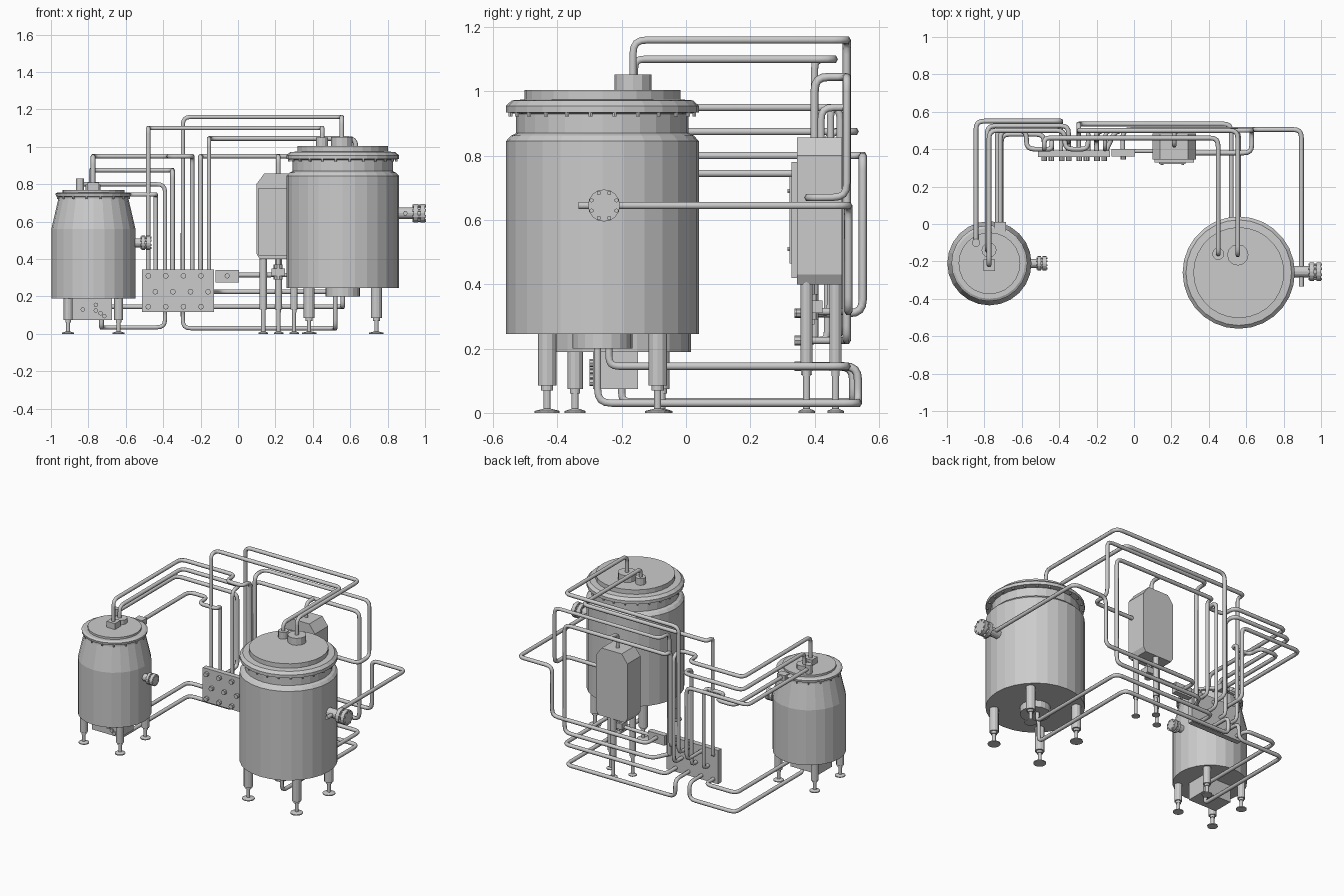
import bpy, bmesh, math
from mathutils import Vector, Matrix


def add_mesh(name, bm):
    me = bpy.data.meshes.new(name)
    bmesh.ops.recalc_face_normals(bm, faces=bm.faces)
    bm.to_mesh(me)
    bm.free()
    ob = bpy.data.objects.new(name, me)
    bpy.context.collection.objects.link(ob)
    return ob


def lathe(name, profile, loc, n=24, axis=(0, 0, 1)):
    """Closed solid of revolution from (radius, height) pairs."""
    bm = bmesh.new()
    rings = [[bm.verts.new((r * math.cos(2 * math.pi * i / n), r * math.sin(2 * math.pi * i / n), z))
              for i in range(n)] for r, z in profile]
    for a, b in zip(rings, rings[1:]):
        for i in range(n):
            bm.faces.new((a[i], a[(i + 1) % n], b[(i + 1) % n], b[i]))
    bm.faces.new(rings[0])
    bm.faces.new(rings[-1])
    ob = add_mesh(name, bm)
    rot = Vector((0, 0, 1)).rotation_difference(Vector(axis)).to_matrix().to_4x4()
    ob.data.transform(Matrix.Translation(loc) @ rot)
    return ob


def box(name, lo, hi):
    bm = bmesh.new()
    bmesh.ops.create_cube(bm, size=1)
    for v in bm.verts:
        v.co = [(l + h) / 2 + c * (h - l) for l, h, c in zip(lo, hi, v.co)]
    return add_mesh(name, bm)


def pipe(name, pts, r=0.0128, bend=0.045):
    """Round tube along a path with rounded corners."""
    pts = [Vector(p) for p in pts]
    path = [pts[0]]
    for a, p, b in zip(pts, pts[1:], pts[2:]):
        d = min(bend, (a - p).length * 0.5, (b - p).length * 0.5)
        s, e = p + (a - p).normalized() * d, p + (b - p).normalized() * d
        for k in range(5):
            t = k / 4
            w = math.sin(math.pi * t) * 0.045      # push towards a true arc
            q = s.lerp(p, t).lerp(p.lerp(e, t), t)
            path.append(q.lerp(p, w * 2))
    path.append(pts[-1])
    cu = bpy.data.curves.new(name, 'CURVE')
    cu.dimensions = '3D'
    cu.bevel_depth, cu.bevel_resolution, cu.use_fill_caps = r, 1, True
    sp = cu.splines.new('POLY')
    sp.points.add(len(path) - 1)
    for sp_pt, q in zip(sp.points, path):
        sp_pt.co = (*q, 1)
    ob = bpy.data.objects.new(name, cu)
    bpy.context.collection.objects.link(ob)
    bpy.ops.object.select_all(action='DESELECT')
    ob.select_set(True)
    bpy.context.view_layer.objects.active = ob
    bpy.ops.object.convert(target='MESH')


def leg(name, x, y, top, mid, r):
    lathe(name, [(r * 1.35, 0), (r * 1.35, .006), (.011, .013), (.011, mid - .015), (r * .65, mid - .015),
                 (r * .65, mid), (r, mid), (r, top)], (x, y, 0), 12)


def ring_bolts(name, c, rad, count, size, length, axis):
    """Small bolts spread round a flange facing along axis."""
    for i in range(count):
        a = 2 * math.pi * (i + .5) / count
        u, v = rad * math.cos(a), rad * math.sin(a)
        off = (u, v, 0) if axis[2] else (0, u, v)
        lathe(name, [(size, 0), (size, length)], Vector(c) + Vector(off), 6, axis)


# Large tank: shell, neck, flange and lid
X, Y = .56, -.26
lathe("large_tank", [(.3, .245), (.3, .845), (.285, .862), (.268, .87), (.268, .93), (.3, .935), (.3, .955),
                     (.282, .972), (.243, .975), (.243, 1.005)], (X, Y, 0), 28)
ring_bolts("large_flange_bolt", (X, Y, .922), .288, 24, .007, .02, (0, 0, 1))
lathe("large_outlet", [(.093, .2), (.093, .25)], (X, Y, 0), 20)
lathe("lid_boss_wide", [(.057, 1), (.057, 1.052)], (.555, -.165, 0), 12)
lathe("lid_boss_small", [(.032, 1), (.032, 1.05)], (.45, -.16, 0), 12)
for sx in (-1, 1):
    for sy in (-1, 1):
        leg("large_tank_leg", X + sx * .18, Y + sy * .172, .25, .085, .029)

# Small tank: shell, taper, flange and lid
U, V = -.773, -.21
lathe("small_tank", [(.225, .19), (.225, .56), (.188, .72), (.188, .732), (.2, .735), (.203, .75),
                     (.19, .757), (.165, .757), (.165, .77)], (U, V, 0), 24)
ring_bolts("small_flange_bolt", (U, V, .72), .193, 16, .006, .016, (0, 0, 1))
box("small_outlet_box", (-.885, -.29, .075), (-.675, -.15, .19))
for x, z in ((-.83, .13), (-.76, .155), (-.76, .125), (-.735, .11), (-.715, .095)):
    lathe("outlet_stud", [(.012, 0), (.012, .01)], (x, -.29, z), 8, (0, -1, 0))
box("lid_valve", (-.805, -.25, .76), (-.743, -.19, .81))
lathe("lid_boss_round", [(.04, .76), (.04, .8)], (-.775, -.14, 0), 12)
lathe("lid_boss_side", [(.022, .75), (.022, .83)], (-.845, -.1, 0), 12)
box("rear_inlet", (-.745, -.04, .725), (-.685, .01, .765))
for sx in (-1, 1):
    for sy in (-1, 1):
        leg("small_tank_leg", U + sx * .135, V + sy * .135, .2, .075, .024)

# Side ports with bolted flanges
lathe("large_port", [(.03, .29), (.03, .378), (.05, .378), (.05, .402), (.035, .402), (.035, .416),
                     (.05, .416), (.05, .44)], (X, -.255, .645), 16, (1, 0, 0))
ring_bolts("large_port_bolt", (.932, -.255, .645), .042, 8, .007, .073, (1, 0, 0))
lathe("small_port", [(.024, .22), (.024, .258), (.038, .258), (.038, .275), (.028, .275), (.028, .284),
                     (.038, .284), (.038, .306)], (U, V, .487), 16, (1, 0, 0))
ring_bolts("small_port_bolt", (U + .253, V, .487), .03, 8, .005, .057, (1, 0, 0))

# Valve panel with bolted knobs and a separate small block
box("valve_panel", (-.513, .357, .118), (-.128, .392, .345))
for row, z in enumerate((.31, .225, .145)):
    for i in range(4):
        x = -.48 + i * .094 + (.038 if row == 1 else 0)
        lathe("panel_knob", [(.015, 0), (.015, .022)], (x, .36, z), 8, (0, -1, 0))
box("valve_block", (-.12, .362, .275), (.005, .4, .342))
lathe("block_knob", [(.014, 0), (.014, .02)], (-.058, .364, .31), 8, (0, -1, 0))

# Control cabinet: octagonal-topped prism with door and legs
bm = bmesh.new()
outline = [(.098, .43), (.115, .4), (.315, .4), (.332, .43), (.332, .8), (.29, .857), (.14, .857), (.098, .8)]
f = bm.faces.new([bm.verts.new((x, .345, z)) for x, z in outline])
ext = bmesh.ops.extrude_face_region(bm, geom=[f])
bmesh.ops.translate(bm, vec=(0, .14, 0), verts=[g for g in ext['geom'] if isinstance(g, bmesh.types.BMVert)])
add_mesh("cabinet", bm)
box("cabinet_front", (.11, .328, .42), (.32, .35, .78))
box("cabinet_door", (.135, .322, .465), (.275, .335, .735))
for z in (.51, .69):
    for x in (.15, .26):
        lathe("door_screw", [(.007, 0), (.007, .006)], (x, .322, z), 6, (0, -1, 0))
for x, y in ((.135, .375), (.3, .375), (.217, .465)):
    leg("cabinet_leg", x, y, .41, .13, .019)
box("cabinet_valve", (.18, .365, .31), (.25, .425, .35))
lathe("cabinet_valve_cap", [(.024, .29), (.024, .37)], (.215, .39, 0), 10)

# Pipes from the large tank lid to the panel
pipe("large_lid_pipe_a", [(.555, -.165, 1.04), (.555, -.165, 1.16), (.555, .5, 1.16), (-.295, .5, 1.16),
                          (-.295, .5, .31), (-.295, .38, .31)])
pipe("large_lid_pipe_b", [(.45, -.16, 1.04), (.45, -.16, 1.1), (.45, .46, 1.1), (-.48, .46, 1.1),
                          (-.48, .4, 1.1), (-.48, .4, .31), (-.48, .38, .31)])
# Cabinet feed pipes
pipe("cabinet_side_pipe", [(.32, .38, .67), (.63, .38, .67), (.63, .5, .67), (.63, .5, 1.045), (-.155, .5, 1.045),
                           (-.155, .4, 1.045), (-.155, .4, .225), (-.155, .38, .225)])
pipe("rear_loop_pipe", [(-.2, .38, .31), (-.2, .45, .31), (-.2, .45, .95), (-.2, .5, .95), (.555, .5, .95),
                        (.555, .5, .225), (-.1, .5, .225), (-.155, .38, .225)])
pipe("cabinet_top_pipe", [(.215, .42, .85), (.215, .42, .95), (.215, .5, .95)])
pipe("cabinet_drain_pipe", [(.215, .39, .41), (.215, .39, .315), (0, .39, .315)])
# Side port pipe round the back
pipe("large_port_pipe", [(.895, -.335, .645), (.895, .505, .645), (.645, .505, .645), (.645, .505, .315),
                         (-.06, .505, .315), (-.06, .39, .315)])
# Pipes from the small tank lid
pipe("small_lid_pipe_a", [(-.775, -.22, .8), (-.775, -.22, .95), (-.775, .5, .95), (-.37, .5, .95), (-.37, .4, .95),
                          (-.245, .4, .95), (-.245, .48, .95), (-.245, .48, .225), (-.245, .38, .225)])
pipe("small_lid_pipe_b", [(-.785, -.14, .79), (-.785, -.14, .875), (-.785, .525, .875), (-.35, .525, .875),
                          (-.35, .44, .875), (-.35, .44, .225), (-.35, .38, .225)])
pipe("small_lid_pipe_c", [(-.845, -.1, .76), (-.845, -.1, .8), (-.845, .55, .8), (-.39, .55, .8),
                          (-.39, .55, .31), (-.39, .38, .31)])
pipe("small_rear_pipe", [(-.715, 0, .745), (-.715, .5, .745), (-.575, .5, .745), (-.575, .4, .745),
                         (-.44, .4, .745), (-.44, .44, .745), (-.44, .44, .225), (-.44, .38, .225)])
# Drain pipes under both tanks
pipe("large_drain_a", [(.52, -.275, .21), (.52, -.275, .03), (.52, .535, .03), (-.295, .535, .03),
                       (-.295, .535, .145), (-.295, .38, .145)])
pipe("large_drain_b", [(.56, -.24, .21), (.56, -.24, .145), (.56, .5, .145), (-.2, .5, .145), (-.2, .38, .145)])
pipe("small_drain_a", [(-.73, -.2, .09), (-.73, -.2, .035), (-.73, .52, .035), (-.39, .52, .035),
                       (-.39, .52, .145), (-.39, .38, .145)])
pipe("small_drain_b", [(-.71, -.17, .145), (-.71, .48, .145), (-.48, .48, .145), (-.48, .38, .145)])
